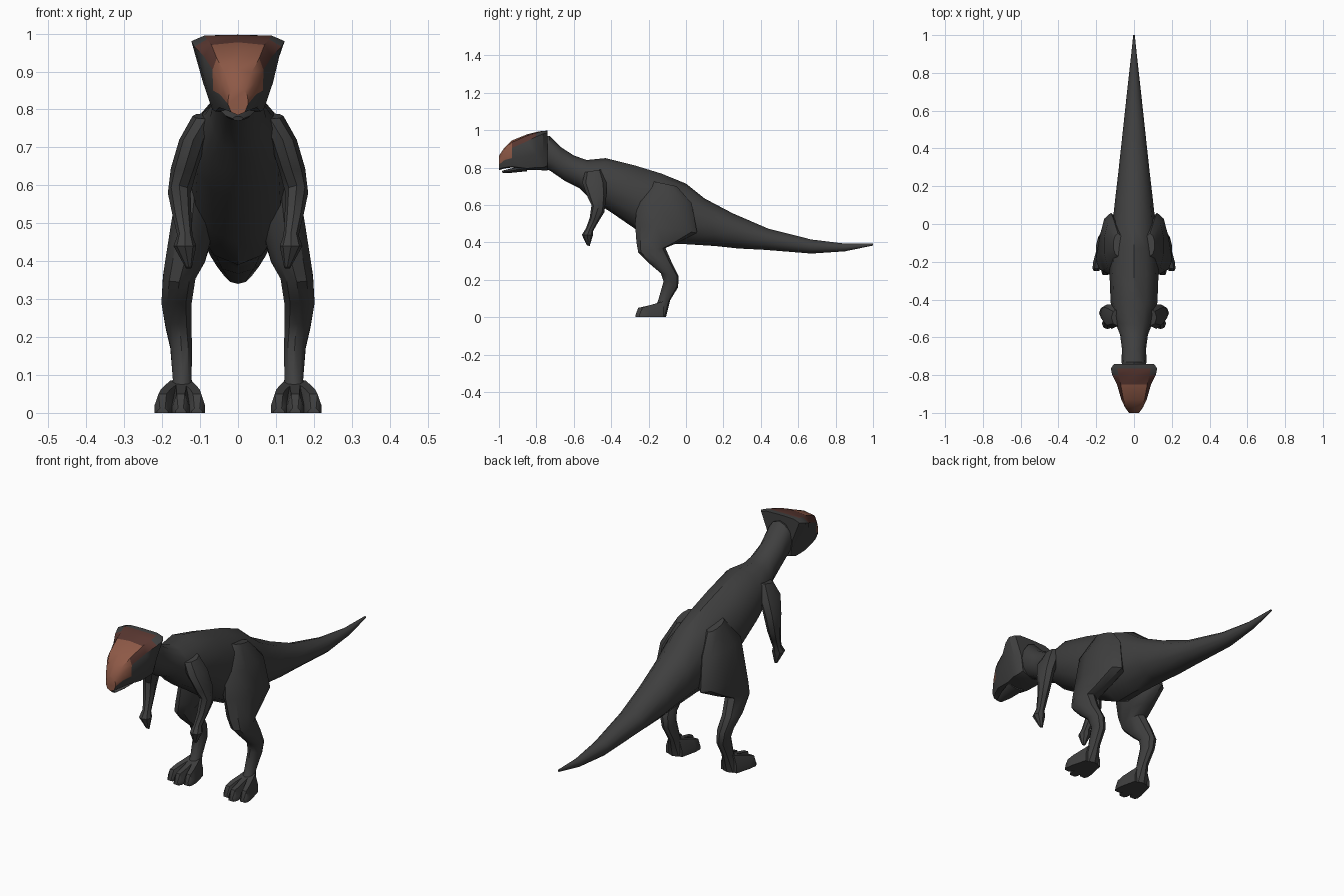
import bpy, bmesh, math
from mathutils import Vector


def material(name, rgb):
    m = bpy.data.materials.new(name)
    m.diffuse_color = (*rgb, 1)
    return m


MATS = [material("charcoal_hide", (0.05, 0.05, 0.05)),
        material("dark_rust", (0.10, 0.038, 0.03)),
        material("rust", (0.27, 0.10, 0.062))]


def loft(name, rings, mirror=False, rule=None, angle=35):
    """Skin a list of closed rings, cap both ends, colour faces by rule(centre, ring, column)."""
    bm = bmesh.new()
    vs = [[bm.verts.new(p) for p in r] for r in rings]
    n = len(rings[0])
    for i in range(len(vs) - 1):
        for j in range(n):
            k = (j + 1) % n
            f = bm.faces.new((vs[i][j], vs[i][k], vs[i + 1][k], vs[i + 1][j]))
            if rule:
                f.material_index = rule(f.calc_center_median().y, min(j, n - 1 - j))
    first = bm.faces.new(vs[0])
    bm.faces.new(vs[-1])
    if rule:
        first.material_index = 2
    bmesh.ops.recalc_face_normals(bm, faces=bm.faces)
    me = bpy.data.meshes.new(name)
    bm.to_mesh(me)
    bm.free()
    for m in MATS:
        me.materials.append(m)
    ob = bpy.data.objects.new(name, me)
    bpy.context.collection.objects.link(ob)
    bpy.ops.object.select_all(action='DESELECT')
    ob.select_set(True)
    bpy.context.view_layer.objects.active = ob
    bpy.ops.object.shade_smooth_by_angle(angle=math.radians(angle))
    if mirror:
        ob.modifiers.new("mirror", 'MIRROR')
    return ob


def oval(y1, z1, y2, z2, cx, w, n=10):
    """Oval ring spanning two side-view points, with centre x and half width."""
    a, b = Vector((cx, y1, z1)), Vector((cx, y2, z2))
    c, h = (a + b) / 2, (a - b) / 2
    return [c + h * math.cos(t) + Vector((w * math.sin(t), 0, 0))
            for t in (2 * math.pi * i / n for i in range(n))]


# body, tail and neck: top y,z / bottom y,z / half width
BODY = [(1.0, .395, 1.0, .383, .004), (.85, .393, .85, .352, .02),
        (.67, .415, .67, .34, .04), (.44, .473, .42, .36, .066),
        (.25, .555, .28, .367, .084), (.1, .634, .16, .38, .1),
        (0, .714, 0, .39, .114), (-.13, .767, -.12, .39, .125),
        (-.27, .81, -.24, .45, .13), (-.43, .85, -.4, .56, .124),
        (-.53, .84, -.51, .63, .1), (-.6, .864, -.57, .69, .074),
        (-.67, .91, -.65, .73, .064), (-.73, .97, -.73, .785, .066),
        (-.79, .96, -.8, .80, .05)]
loft("body", [oval(a, b, c, d, 0, w, 12) for a, b, c, d, w in BODY])

# legs: front y,z / back y,z / centre x / half width
LEG = [(-.17, .725, -.05, .70, .085, .025), (-.26, .62, .03, .61, .11, .05),
       (-.272, .5, .06, .45, .122, .06), (-.265, .40, -.05, .395, .14, .055),
       (-.255, .345, -.11, .37, .155, .045), (-.2, .29, -.075, .29, .162, .042),
       (-.135, .235, -.04, .22, .157, .036), (-.12, .19, -.042, .16, .15, .03),
       (-.15, .085, -.085, .09, .147, .026), (-.2, 0, -.107, 0, .15, .046)]
loft("leg", [oval(*s) for s in LEG], mirror=True)

# arms
ARM = [(-.54, .775, -.45, .79, .085, .035), (-.555, .72, -.425, .72, .118, .037),
       (-.525, .64, -.425, .65, .142, .035), (-.505, .60, -.437, .56, .155, .03),
       (-.515, .53, -.465, .515, .148, .025), (-.535, .475, -.497, .46, .14, .02),
       (-.557, .44, -.497, .44, .14, .03), (-.53, .385, -.515, .38, .13, .008)]
loft("arm", [oval(*s, 8) for s in ARM], mirror=True)


# toes: flat-soled wedges fanned out from each ankle
def wedge(y, cx, w, z):
    return [Vector(p) for p in ((cx - w, y, 0), (cx + w, y, 0),
                                (cx + w, y, z * .4), (cx + w * .5, y, z),
                                (cx - w * .5, y, z), (cx - w, y, z * .4))]


for label, spread, reach in (("inner", -.043, -.25), ("middle", 0, -.27), ("outer", .048, -.25)):
    loft(label + "_toe", [wedge(-.12, .15 + spread * .3, .03, .085),
                          wedge(-.2, .15 + spread * .85, .025, .062),
                          wedge(reach + .015, .151 + spread, .021, .05),
                          wedge(reach, .151 + spread, .014, .012)], mirror=True)

# head: y, top z, then x,z of mask edge, brow, cheek and jaw, then bottom z
HEAD = [(-1.0, .862, .018, .85, .025, .835, .027, .815, .018, .793, .785),
        (-.97, .907, .036, .897, .045, .87, .048, .84, .035, .80, .795),
        (-.93, .945, .056, .935, .067, .905, .066, .85, .05, .805, .80),
        (-.85, .977, .07, .97, .09, .94, .083, .86, .06, .795, .787),
        (-.80, .99, .082, .985, .115, .965, .092, .87, .068, .80, .787),
        (-.765, .996, .088, .995, .123, .98, .088, .88, .066, .80, .785),
        (-.74, .997, .075, .995, .105, .985, .068, .89, .058, .81, .785)]


def head_ring(s):
    y, top, bottom = s[0], s[1], s[-1]
    side = [(s[i], s[i + 1]) for i in (2, 4, 6, 8)]
    pts = [(0, top)] + side + [(0, bottom)] + [(-x, z) for x, z in reversed(side)]
    return [Vector((x, y, z)) for x, z in pts]


def mask(y, column):
    # bright face plate, darker border on the crown and brow
    if column == 0:
        return 2 if y < -.84 else 1 if y < -.78 else 0
    if column == 1:
        return 2 if y < -.93 else 1 if y < -.81 else 0
    return 2 if column == 2 and y < -.94 else 0


loft("head", [head_ring(s) for s in HEAD], rule=mask)

# lower jaw, slightly open
loft("lower_jaw", [oval(-.985, .782, -.98, .77, 0, .014, 8),
                   oval(-.93, .796, -.93, .772, 0, .034, 8),
                   oval(-.85, .82, -.85, .78, 0, .05, 8)])
